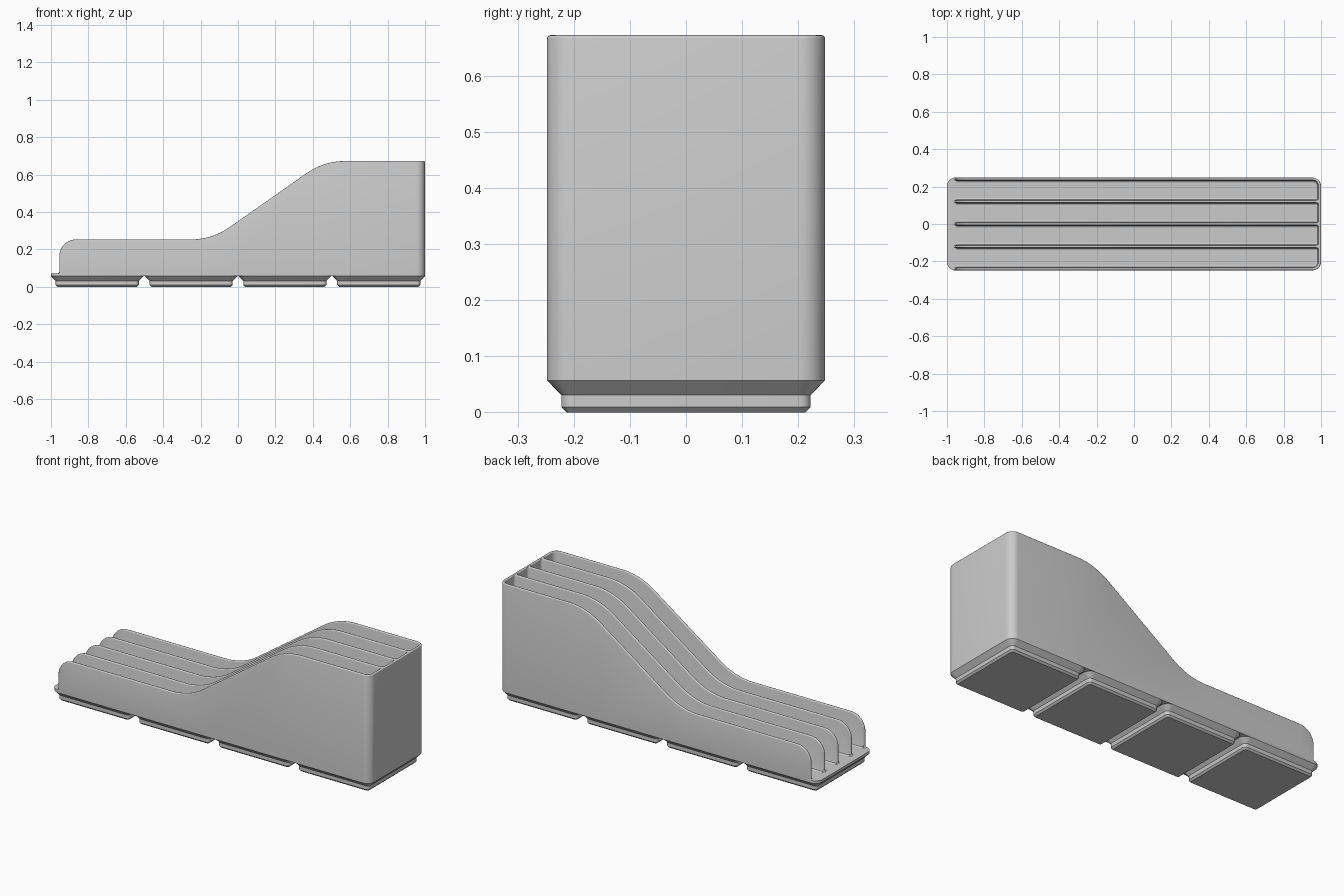
import bpy, bmesh, math
from mathutils import Vector

cube = bpy.data.objects.get("Cube")
if cube:
    bpy.data.objects.remove(cube, do_unlink=True)

HALF_Y = 0.2478      # half depth of one cell
CORNER = 0.0448      # vertical corner radius
BASE, FLOOR, TOP, LOW = 0.0567, 0.0716, 0.672, 0.253
WALL, ROUND, COVE = 0.0143, 0.006, 0.012
PITCH = 0.5015
UP = Vector((0, 0, 1))

grey = bpy.data.materials.new("light grey")
grey.use_nodes = True
grey.diffuse_color = (0.6, 0.6, 0.6, 1)
grey.node_tree.nodes["Principled BSDF"].inputs["Base Color"].default_value = (0.6, 0.6, 0.6, 1)


def finish(name, bm):
    bmesh.ops.remove_doubles(bm, verts=bm.verts, dist=1e-5)
    bmesh.ops.dissolve_degenerate(bm, edges=bm.edges, dist=1e-6)
    mesh = bpy.data.meshes.new(name)
    bm.to_mesh(mesh)
    bm.free()
    mesh.materials.append(grey)
    obj = bpy.data.objects.new(name, mesh)
    bpy.context.collection.objects.link(obj)
    bpy.ops.object.select_all(action='DESELECT')
    obj.select_set(True)
    bpy.context.view_layer.objects.active = obj
    bpy.ops.object.shade_smooth_by_angle(angle=math.radians(32))


def rounded_rect(cx, hx, hy, r, z, steps=8):
    pts = []
    for k, (sx, sy) in enumerate([(1, 1), (-1, 1), (-1, -1), (1, -1)]):
        for i in range(steps + 1):
            a = math.pi / 2 * (k + i / steps)
            pts.append((cx + sx * (hx - r) + r * math.cos(a),
                        sy * (hy - r) + r * math.sin(a), z))
    return pts


def loft(name, rings):
    """Closed solid through a stack of outlines."""
    bm = bmesh.new()
    loops = [[bm.verts.new(p) for p in ring] for ring in rings]
    for a, b in zip(loops, loops[1:]):
        for i in range(len(a)):
            j = (i + 1) % len(a)
            bm.faces.new((a[i], a[j], b[j], b[i]))
    bm.faces.new(loops[0][::-1])
    bm.faces.new(loops[-1])
    finish(name, bm)


def strip(name, rings):
    """Open surface through a row of wall cross-sections."""
    bm = bmesh.new()
    rows = [[bm.verts.new(p) for p in ring] for ring in rings]
    for a, b in zip(rows, rows[1:]):
        for i in range(len(a) - 1):
            bm.faces.new((a[i], b[i], b[i + 1], a[i + 1]))
    finish(name, bm)


def fillet_path(corners, steps=10):
    """Polyline (x, z, radius) with its corners rounded by arcs."""
    pts = []
    for i, (x, z, r) in enumerate(corners):
        c = Vector((x, z))
        if r == 0:
            pts.append(c)
            continue
        u = (Vector(corners[i - 1][:2]) - c).normalized()
        v = (Vector(corners[i + 1][:2]) - c).normalized()
        half = u.angle(v) / 2
        centre = c + (u + v).normalized() * r / math.sin(half)
        a = c + u * r / math.tan(half) - centre
        b = c + v * r / math.tan(half) - centre
        sweep = a.angle(b)
        for k in range(steps + 1):
            t = k / steps
            pts.append(centre + (a * math.sin((1 - t) * sweep)
                                 + b * math.sin(t * sweep)) / math.sin(sweep))
    return pts


def section(p, side, normal, width, both):
    """Wall cross-section with a rounded rim and a cove at the floor."""
    arc = [(ROUND * (1 - math.cos(a)), ROUND * (1 - math.sin(a)))
           for a in (math.radians(d) for d in range(0, 91, 30))]
    arc += [(width - lat, d) for lat, d in reversed(arc)]
    rim = [p + side * lat - normal * d for lat, d in arc]

    def foot(start, direction, out, up):
        q = start + direction * out
        q.z = min(start.z, FLOOR + up)
        return q

    cove = [(0, COVE), (0.3 * COVE, 0.3 * COVE), (COVE, 0)]
    left = [foot(rim[0], -side, o, h) for o, h in reversed(cove)] if both \
        else [foot(rim[0], side, 0, 0)]
    return left + rim + [foot(rim[-1], side, o, h) for o, h in cove]


# Side profile of every wall: low run, slope, high run
END = -0.955
profile = fillet_path([(END - 0.05, FLOOR, 0), (END, FLOOR, 0.01), (END, LOW, 0.09),
                       (-0.139, LOW, 0.35), (0.46, TOP, 0.35), (1 - CORNER, TOP, 0)])[1:]
normals = [UP]
for before, after in zip(profile, profile[2:]):
    t = (after - before).normalized()
    normals.append(Vector((-t.y, 0, t.x)))
normals.append(UP)
ridge = list(zip(profile, normals))

# Feet
INSET = 0.0256
MID = HALF_Y - INSET
for k in range(4):
    cx = (k - 1.5) * PITCH
    levels = [(MID - 0.0096, 0.0096, 0), (MID, 0.0192, 0.0096),
              (MID, 0.0192, 0.031), (HALF_Y, CORNER, BASE)]
    loft(f"foot_{k + 1}", [rounded_rect(cx, h, h, r, z) for h, r, z in levels])

# Floor slab
loft("floor", [rounded_rect(0, 1, HALF_Y, CORNER, z) for z in (BASE, FLOOR)])

# Outer wall: front side, rounded corner, then mirrored to the back
frames = [(Vector((q.x, -HALF_Y, q.y)), Vector((0, 1, 0)), n) for q, n in ridge]
for i in range(1, 9):
    a = math.pi / 2 * (i / 8 - 1)
    out = Vector((math.cos(a), math.sin(a), 0))
    frames.append((Vector((1 - CORNER, CORNER - HALF_Y, TOP)) + out * CORNER, -out, UP))
flip = Vector((1, -1, 1))
frames += [tuple(v * flip for v in f) for f in reversed(frames)]
strip("outer_wall", [section(p, s, n, WALL, False) for p, s, n in frames])

# Dividers, flaring into the end wall
FLARE = 0.014
INNER = 1 - WALL
tail = [INNER - FLARE * (1 - math.sin(math.pi / 12 * i)) for i in range(7)] + [1 - WALL / 2]
spine = ridge + [(Vector((x, TOP)), UP) for x in tail]
for k in range(3):
    y = (k - 1) * (2 * HALF_Y - WALL) / 4
    rings = []
    for q, n in spine:
        dx = min(max(q.x - INNER + FLARE, 0), FLARE)
        w = WALL + 2 * (FLARE - math.sqrt(max(FLARE ** 2 - dx ** 2, 0)))
        rings.append(section(Vector((q.x, y - w / 2, q.y)), Vector((0, 1, 0)), n, w, True))
    strip(f"divider_{k + 1}", rings)
